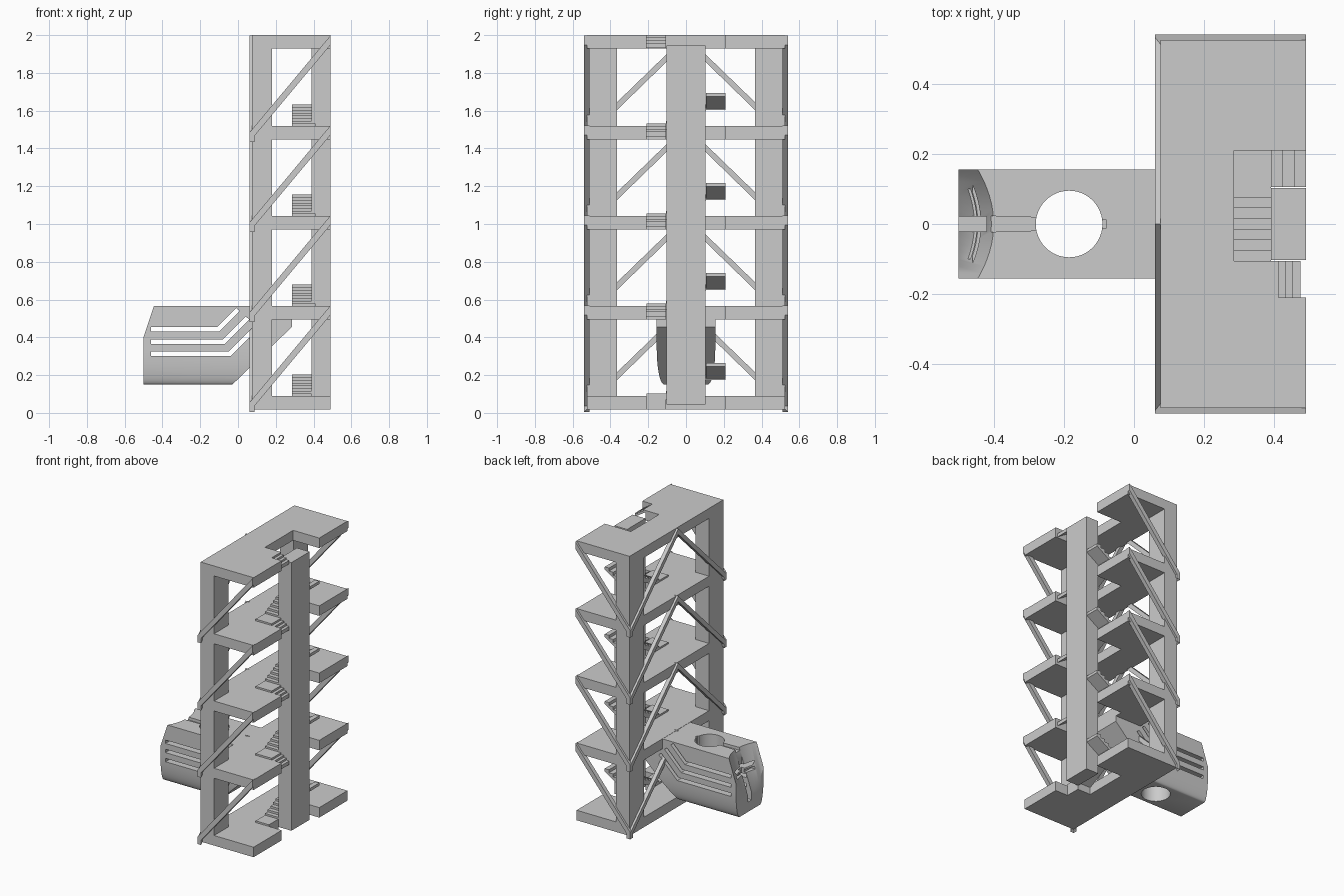
import bpy, bmesh, math
from mathutils import Vector

if "Cube" in bpy.data.objects:
    bpy.data.objects.remove(bpy.data.objects["Cube"], do_unlink=True)

grey = bpy.data.materials.new("concrete_grey")
grey.use_nodes = True
COLOUR = (0.6, 0.6, 0.6, 1)
grey.diffuse_color = COLOUR
grey.node_tree.nodes["Principled BSDF"].inputs["Base Color"].default_value = COLOUR


def prism(name, pts, axis, lo, hi):
    """Extrude a 2D outline along an axis; outline uses the other two axes in order."""
    def place(p, d):
        c = list(p)
        c.insert("xyz".index(axis), d)
        return c
    bm = bmesh.new()
    a = [bm.verts.new(place(p, lo)) for p in pts]
    b = [bm.verts.new(place(p, hi)) for p in pts]
    bm.faces.new(a)
    bm.faces.new(b)
    for i in range(len(pts)):
        j = (i + 1) % len(pts)
        bm.faces.new((a[i], a[j], b[j], b[i]))
    bmesh.ops.recalc_face_normals(bm, faces=bm.faces)
    me = bpy.data.meshes.new(name)
    bm.to_mesh(me)
    bm.free()
    me.materials.append(grey)
    ob = bpy.data.objects.new(name, me)
    bpy.context.collection.objects.link(ob)
    return ob


def box(name, x0, x1, y0, y1, z0, z1):
    return prism(name, [(x0, y0), (x1, y0), (x1, y1), (x0, y1)], "z", z0, z1)


def boolean(ob, tool, op="DIFFERENCE"):
    """Apply a boolean and remove the tool object."""
    tool.hide_render = True
    m = ob.modifiers.new("cut", "BOOLEAN")
    m.operation, m.object, m.solver = op, tool, "EXACT"
    bpy.context.view_layer.update()
    dg = bpy.context.evaluated_depsgraph_get()
    me = bpy.data.meshes.new_from_object(ob.evaluated_get(dg))
    ob.modifiers.clear()
    ob.data = me
    bpy.data.objects.remove(tool, do_unlink=True)


def stair(name, axis, lo, hi, start, end, z0, z1, steps, thick):
    """Flight with stepped top and sloping underside, rising from start to end."""
    run, rise = (end - start) / steps, (z1 - z0) / steps
    pts = [(start, z0 - thick)]
    for i in range(steps):
        pts += [(start + i * run, z0 + (i + 1) * rise),
                (start + (i + 1) * run, z0 + (i + 1) * rise)]
    pts.append((end, z1 - thick))
    return prism(name, pts, axis, lo, hi)


# Main dimensions
STEP = 0.4765
XB, XF, W = 0.075, 0.49, 0.525
STAIR, CORE, S1, S2 = 0.285, 0.39, 0.105, 0.21

# Floors, notched around the stairwell
outline = [(XB, -W), (XF, -W), (XF, -S2), (CORE, -S2), (CORE, -S1),
           (STAIR, -S1), (STAIR, S2), (XF, S2), (XF, W), (XB, W)]
tops = [0.09 + STEP * k for k in range(4)] + [2.0]
for k, t in enumerate(tops):
    prism(f"floor_{k}", outline, "z", t - 0.071, t)

# Corner posts and stair core
for name, s in (("right", -1), ("left", 1)):
    y0, y1 = sorted((s * 0.365, s * W))
    box(f"post_{name}", XB, 0.18, y0, y1, 0.05, 1.96)
box("stair_core", CORE, XF, -S1 + 0.003, S1 - 0.003, 0.045, 1.945)

# Diagonal braces on the two sides and the back
for k in range(4):
    z = STEP * k + 0.004
    for name, s in (("right", -1), ("left", 1)):
        y0, y1 = sorted((s * 0.51, s * 0.54))
        prism(f"side_brace_{name}_{k}", [(0.06, z), (XF, z + 0.515),
              (XF, z + 0.565), (0.06, z + 0.05)], "y", y0, y1)
        prism(f"back_brace_{name}_{k}", [(s * 0.54, z), (0, z + 0.525),
              (0, z + 0.565), (s * 0.54, z + 0.042)], "x", 0.06, 0.088)

# Flights winding round the core on every storey
for k in range(4):
    t = tops[k]
    box(f"lower_landing_{k}", STAIR, CORE, -S2, -S1, t - 0.01, t + 0.012)
    stair(f"inner_flight_{k}", "x", STAIR, CORE, -S1, S1, t + 0.01, t + 0.112, 7, 0.03)
    box(f"upper_landing_{k}", STAIR, CORE, S1, S2, t + 0.085, t + 0.112)
    stair(f"rising_flight_{k}", "y", S1, S2, CORE, XF, t + 0.112, t + 0.175, 3, 0.02)
    top = min(tops[k + 1] + 0.012, 2.0)
    stair(f"arriving_flight_{k}", "y", -S2, -S1, 0.475, CORE, top - 0.055, top, 4, 0.012)

# Pod body: side profile intersected with a round-bottomed section
pod = prism("pod", [(-0.5, 0.15), (-0.03, 0.15), (STAIR, 0.455), (STAIR, 0.53),
                    (0.085, 0.53), (0.085, 0.565), (-0.5, 0.565)], "y", -0.3, 0.3)
half = [(0.115 + 0.04 * math.sin(a), 0.34 - 0.19 * math.cos(a))
        for a in [math.pi / 2 * i / 10 for i in range(11)]] + [(0.155, 0.7)]
section = half + [(-y, z) for y, z in reversed(half)]
boolean(pod, prism("pod_section", section, "x", -0.7, 0.5), "INTERSECT")


# Concave sloping end, cut by a sheared cylinder
def sheared(name, pts, z0=0.2, z1=0.7):
    ob = prism(name, pts, "z", z0, z1)
    for v in ob.data.vertices:
        v.co.x += (v.co.z - 0.565) / 3
    return ob


arc = [(-0.40 - 0.045 * (y / 0.155) ** 2, y) for y in [-0.2 + 0.02 * i for i in range(21)]]
boolean(pod, sheared("end_cutter", arc + [(-0.8, 0.2), (-0.8, -0.2)]))

# Round vertical shaft with a small key notch
ring = [(-0.185 + 0.095 * math.cos(a), 0.095 * math.sin(a))
        for a in [2 * math.pi * i / 48 for i in range(48)]]
boolean(pod, prism("shaft_cutter", ring, "z", 0, 1))
boolean(pod, box("key_cutter", -0.1, -0.08, -0.013, 0.013, 0.5, 0.7))

# Bent side vents
for x, z, ex in ((-0.16, 0.43, -0.06), (-0.13, 0.365, -0.01), (-0.10, 0.30, 0.035)):
    d = ex - x
    boolean(pod, prism("vent_cutter", [(-0.46, z), (x + 0.06, z), (ex + 0.07, z + d + 0.01),
            (ex + 0.05, z + d + 0.025), (x + 0.05, z + 0.024), (-0.46, z + 0.024)],
            "y", -0.3, 0.3))

# Tapered groove along the top, and slits in the end
boolean(pod, prism("groove_cutter", [(-0.6, -0.028), (-0.25, -0.018), (-0.25, 0.018),
                                     (-0.6, 0.028)], "z", 0.545, 0.7))
boolean(pod, box("slit_cutter", -0.6, -0.42, -0.022, 0.022, 0.22, 0.6))
for z, w in ((0.4, 0.1), (0.47, 0.05)):
    boolean(pod, box("cross_slit_cutter", -0.6, -0.44, -w, w, z, z + 0.02))

# Smooth shading on the curved pod
bpy.ops.object.select_all(action="DESELECT")
pod.select_set(True)
bpy.context.view_layer.objects.active = pod
bpy.ops.object.shade_smooth_by_angle(angle=math.radians(30))
